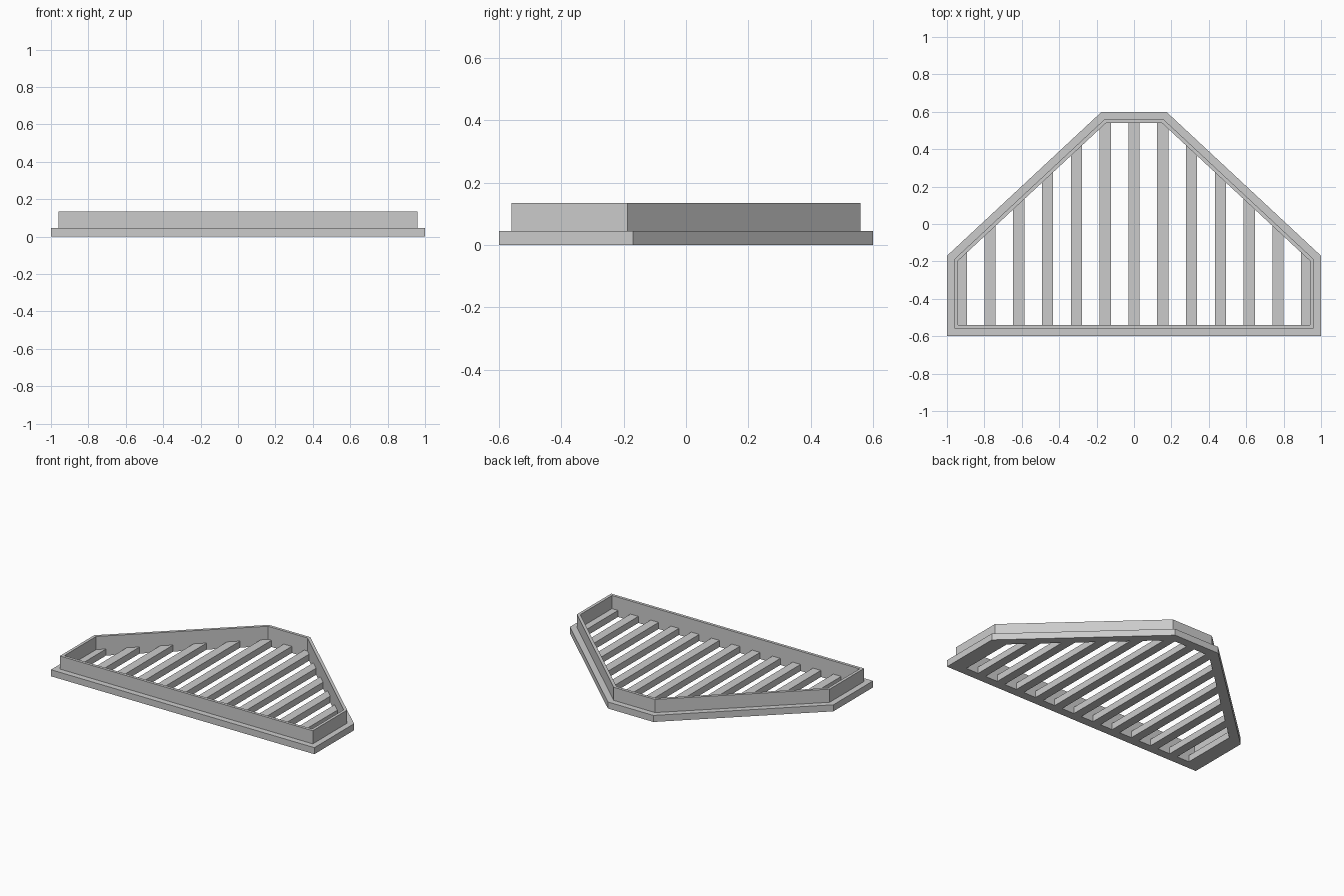
import bpy
import bmesh
from mathutils import Vector

if "Cube" in bpy.data.objects:
    bpy.data.objects.remove(bpy.data.objects["Cube"])

OUTLINE = [Vector(p) for p in ((-1, -0.6), (1, -0.6), (1, -0.17),
                               (0.173, 0.6), (-0.173, 0.6), (-1, -0.17))]
BASE_TOP, WALL_TOP = 0.045, 0.135
WALL_OUT, WALL_IN = 0.04, 0.06
BAR_PITCH, BAR_HALF = 0.154, 0.03

grey = bpy.data.materials.new("grey")
grey.diffuse_color = (0.6, 0.6, 0.6, 1)
grey.use_nodes = True
grey.node_tree.nodes["Principled BSDF"].inputs["Base Color"].default_value = grey.diffuse_color


def inset(points, d):
    """Mitred inward offset of a counter-clockwise outline."""
    result = []
    for i, p in enumerate(points):
        a = (p - points[i - 1]).normalized()
        b = (points[(i + 1) % len(points)] - p).normalized()
        na, nb = Vector((-a.y, a.x)), Vector((-b.y, b.x))
        result.append(p + (na + nb) * d / (1 + na.dot(nb)))
    return result


def finish(name, bm):
    bmesh.ops.recalc_face_normals(bm, faces=bm.faces)
    mesh = bpy.data.meshes.new(name)
    bm.to_mesh(mesh)
    bm.free()
    mesh.materials.append(grey)
    bpy.context.collection.objects.link(bpy.data.objects.new(name, mesh))


def ring(name, outer, inner, z0, z1):
    """Rectangular section swept around the outline."""
    bm = bmesh.new()
    section = ((outer, z0), (outer, z1), (inner, z1), (inner, z0))
    loops = [[bm.verts.new((p.x, p.y, z)) for p in inset(OUTLINE, d)]
             for d, z in section]
    n = len(OUTLINE)
    for k in range(4):
        a, b = loops[k], loops[(k + 1) % 4]
        for i in range(n):
            j = (i + 1) % n
            bm.faces.new((a[i], a[j], b[j], b[i]))
    finish(name, bm)


# Flat base flange and the raised wall on it
ring("base_flange", 0, WALL_IN, 0, BASE_TOP)
ring("raised_wall", WALL_OUT, WALL_IN, BASE_TOP, WALL_TOP)

# Grate bars, trimmed to the opening
opening = inset(OUTLINE, WALL_IN)
side, shoulder = opening[2], opening[3]
front_y = opening[0].y


def back_y(x):
    x = abs(x)
    if x <= shoulder.x:
        return shoulder.y
    t = (x - shoulder.x) / (side.x - shoulder.x)
    return shoulder.y + t * (side.y - shoulder.y)


for i in range(-6, 7):
    x0 = max(i * BAR_PITCH - BAR_HALF, -side.x)
    x1 = min(i * BAR_PITCH + BAR_HALF, side.x)
    xs = [x1] + [c for c in (shoulder.x, -shoulder.x) if x0 < c < x1] + [x0]
    plan = [(x0, front_y), (x1, front_y)] + [(x, back_y(x)) for x in xs]
    bm = bmesh.new()
    face = bm.faces.new([bm.verts.new((x, y, 0)) for x, y in plan])
    top = bmesh.ops.extrude_face_region(bm, geom=[face])["geom"]
    bmesh.ops.translate(bm, vec=(0, 0, BASE_TOP),
                        verts=[v for v in top if isinstance(v, bmesh.types.BMVert)])
    finish(f"grate_bar_{i + 7}", bm)
